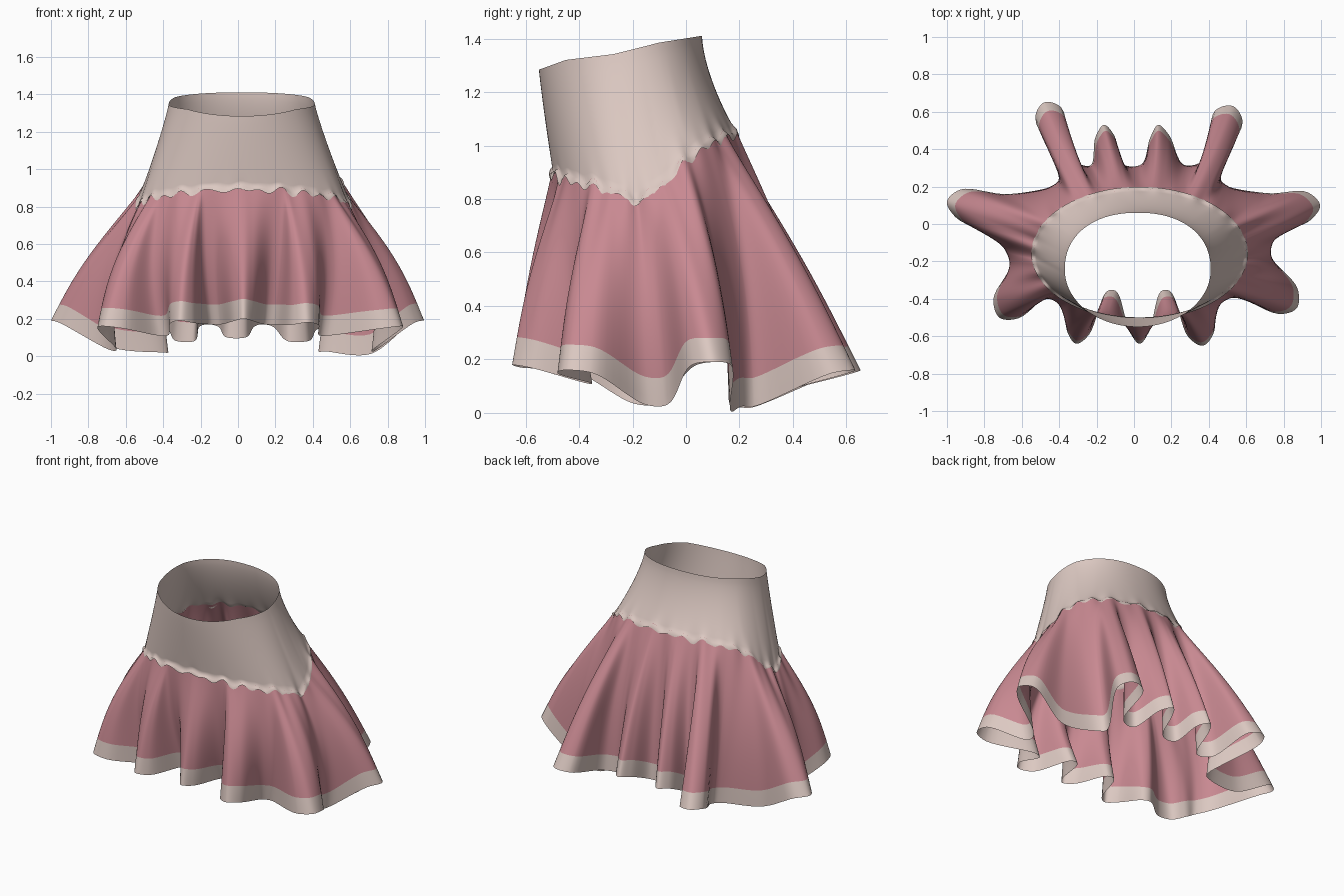
import bpy, math
from mathutils import Vector

if "Cube" in bpy.data.objects:
    bpy.data.objects.remove(bpy.data.objects["Cube"])

TAU = 2 * math.pi


def material(name, rgb):
    m = bpy.data.materials.new(name)
    m.diffuse_color = (*rgb, 1)
    m.use_nodes = True
    m.node_tree.nodes["Principled BSDF"].inputs["Base Color"].default_value = m.diffuse_color
    return m


PINK = material("dusty pink", (0.58, 0.25, 0.285))
CREAM = material("pale cream", (0.72, 0.585, 0.54))


def build_rings(name, rings, mats, rule=lambda row: 0):
    """Skin closed rings, listed from top to bottom, into one open tube."""
    n = len(rings[0])
    verts = [p for r in rings for p in r]
    faces, idx = [], []
    for j in range(len(rings) - 1):
        for i in range(n):
            k = (i + 1) % n
            faces.append((j * n + i, (j + 1) * n + i, (j + 1) * n + k, j * n + k))
            idx.append(rule(j))
    me = bpy.data.meshes.new(name)
    me.from_pydata(verts, [], faces)
    for m in mats:
        me.materials.append(m)
    for p, c in zip(me.polygons, idx):
        p.material_index = c
        p.use_smooth = True
    me.update()
    ob = bpy.data.objects.new(name, me)
    bpy.context.collection.objects.link(ob)
    return ob


# Heights of the seam and of the waist rim, by depth (y, z)
SEAM = [(-0.51, 0.91), (-0.40, 0.875), (-0.30, 0.85), (-0.18, 0.80),
        (-0.08, 0.87), (0.02, 0.98), (0.10, 1.03), (0.20, 1.06)]
RIM = [(-0.56, 1.28), (-0.45, 1.32), (-0.27, 1.342), (-0.10, 1.385), (0.07, 1.412)]


def height(table, y):
    for (y0, z0), (y1, z1) in zip(table, table[1:]):
        if y <= y1:
            return z0 + (z1 - z0) * (y - y0) / (y1 - y0)
    return table[-1][1]


def seam(a):
    x, y = 0.03 + 0.565 * math.cos(a), -0.157 + 0.342 * math.sin(a)
    return Vector((x, y, height(SEAM, y)))


def ragged(a):
    return 0.009 * math.sin(19 * a) + 0.007 * math.sin(31 * a + 1)


def rim(a):
    c, s = math.cos(a), math.sin(a)
    if s > 0:  # the back of the rim is a little squarer
        c, s = math.copysign(abs(c) ** 0.9, c), s ** 0.9
    y = -0.245 + 0.305 * s
    return Vector((0.02 + 0.39 * c, y, height(RIM, y)))


# Waistband: flares from the slanted rim down to the ragged seam lip
COLS = 224
angles = [TAU * i / COLS for i in range(COLS)]
rings = []
for r in range(17):
    s = r / 16
    ring = []
    for a in angles:
        p, q = rim(a), seam(a)
        v = p.lerp(q, s ** (1.12 + 0.48 * max(0, math.sin(a))))
        v.z = p.z + (q.z - p.z) * s + ragged(a) * s ** 10
        ring.append(v)
    rings.append(ring)
for out, down in ((0.009, 0.006), (0.014, 0.02)):
    rings.append([seam(a) + Vector((out * math.cos(a), out * math.sin(a),
                  ragged(a) - down * (1 + 0.5 * math.sin(27 * a)))) for a in angles])
build_rings("waistband", rings, [CREAM])

# Skirt hem folds, anticlockwise from the front:
# tip x, y, z, fold width, then the following valley x, y, z, valley width
FOLDS = [
    (0.03, -0.64, 0.20, 0.10, 0.17, -0.36, 0.17, 0.05),
    (0.37, -0.65, 0.18, 0.14, 0.46, -0.36, 0.11, 0.05),
    (0.87, -0.45, 0.16, 0.17, 0.725, -0.11, 0.03, 0.08),
    (0.995, 0.10, 0.19, 0.15, 0.45, 0.235, 0.025, 0.06),
    (0.53, 0.63, 0.16, 0.16, 0.32, 0.33, 0.08, 0.11),
    (0.13, 0.53, 0.17, 0.10, -0.01, 0.32, 0.10, 0.10),
    (-0.16, 0.53, 0.17, 0.10, -0.28, 0.33, 0.08, 0.10),
    (-0.48, 0.65, 0.16, 0.15, -0.39, 0.23, 0.02, 0.05),
    (-1.0, 0.12, 0.19, 0.15, -0.67, -0.15, 0.035, 0.10),
    (-0.72, -0.50, 0.16, 0.17, -0.40, -0.36, 0.11, 0.05),
    (-0.31, -0.64, 0.19, 0.12, -0.12, -0.36, 0.17, 0.05),
]
# Extra points where the hem hangs low behind the two side folds
LOW_RIGHT, LOW_LEFT = (0.71, 0.165, 0.012), (-0.67, 0.16, 0.045)
N = len(FOLDS)
anchors = []
for f in FOLDS:
    anchors += [Vector(f[:3]), Vector(f[4:7])]

# Seam angle for each anchor: half by cloth length, half by direction
steps = [(anchors[(i + 1) % (2 * N)] - anchors[i]).length for i in range(2 * N)]
total, run, seam_angle = sum(steps), 0, []
for p, d in zip(anchors, steps):
    by_length = -math.pi / 2 + TAU * run / total
    by_dir = math.atan2((p.y + 0.16) / 0.345, (p.x - 0.03) / 0.575)
    diff = (by_dir - by_length + math.pi) % TAU - math.pi
    seam_angle.append(by_length + 0.5 * diff)
    run += d
seam_angle.append(seam_angle[0] + TAU)

# Control points: shoulder, tip, shoulder, valley start, valley end
# (fourth value = seam angle)
ctrl = []
for i, f in enumerate(FOLDS):
    tip, nxt, prv = anchors[2 * i], anchors[2 * i + 1], anchors[2 * i - 1]
    d = tip - (nxt + prv) / 2
    d.z = 0
    d.normalize()
    side = Vector((-d.y, d.x, 0)) * f[3] / 2
    base = tip - d * 0.06 - Vector((0, 0, 0.012))
    a = seam_angle[2 * i]
    before = seam_angle[2 * i - 1] if i else seam_angle[2 * N - 1] - TAU
    after, later = seam_angle[2 * i + 1], seam_angle[2 * i + 2]
    across = anchors[(2 * i + 2) % (2 * N)] - tip
    across.z = 0
    across = across.normalized() * f[7] / 2
    ctrl += [(*(base - side), a + 0.3 * (before - a)), (*tip, a),
             (*(base + side), a + 0.3 * (after - a))]
    if i == 3:
        ctrl.append((*LOW_RIGHT, a + 0.58 * (after - a)))
    ctrl += [(*(nxt - across), after + 0.15 * (a - after)),
             (*(nxt + across), after + 0.15 * (later - after))]
    if i == 7:
        ctrl.append((*LOW_LEFT, after + 0.42 * (later - after)))
ctrl = [Vector(c) for c in ctrl]


def control(i):
    turns, k = divmod(i, len(ctrl))
    return ctrl[k] + Vector((0, 0, 0, TAU * turns))


def spline(i, u):
    """Centripetal curve between control points i and i + 1."""
    p = [control(i + k) for k in (-1, 0, 1, 2)]
    t = [0]
    for a, b in zip(p, p[1:]):
        t.append(t[-1] + (b.xyz - a.xyz).length ** 0.5)
    x = t[1] + (t[2] - t[1]) * u
    for level in (1, 2):
        p = [p[k].lerp(p[k + 1], (x - t[k]) / (t[k + level] - t[k]))
             for k in range(len(p) - 1)]
    return p[0].lerp(p[1], (x - t[1]) / (t[2] - t[1]))


hem = [spline(i, k / 8) for i in range(len(ctrl)) for k in range(8)]

# Skirt: a smooth cone whose folds grow towards the hem, with a cream trim
BODY, TRIM = 22, 3
rings = [[] for _ in range(BODY + TRIM + 1)]
for h in hem:
    bottom, a = h.xyz, h.w
    top = seam(a) + Vector((0, 0, ragged(a)))
    cone = Vector((0.02 + 0.82 * math.cos(a), 0.48 * math.sin(a), bottom.z))
    edge = 1 - 0.108 / (bottom - top).length
    bulge = 0.02 + 0.04 * abs(math.cos(a))
    for r in range(BODY + TRIM + 1):
        t = edge * r / BODY if r <= BODY else edge + (1 - edge) * (r - BODY) / TRIM
        v = top.lerp(cone, t) + (bottom - cone) * t ** 1.2
        out = bulge * math.sin(math.pi * t)
        rings[r].append(v + Vector((out * math.cos(a), out * math.sin(a), 0)))
build_rings("skirt", rings, [PINK, CREAM], lambda row: 1 if row >= BODY else 0)
